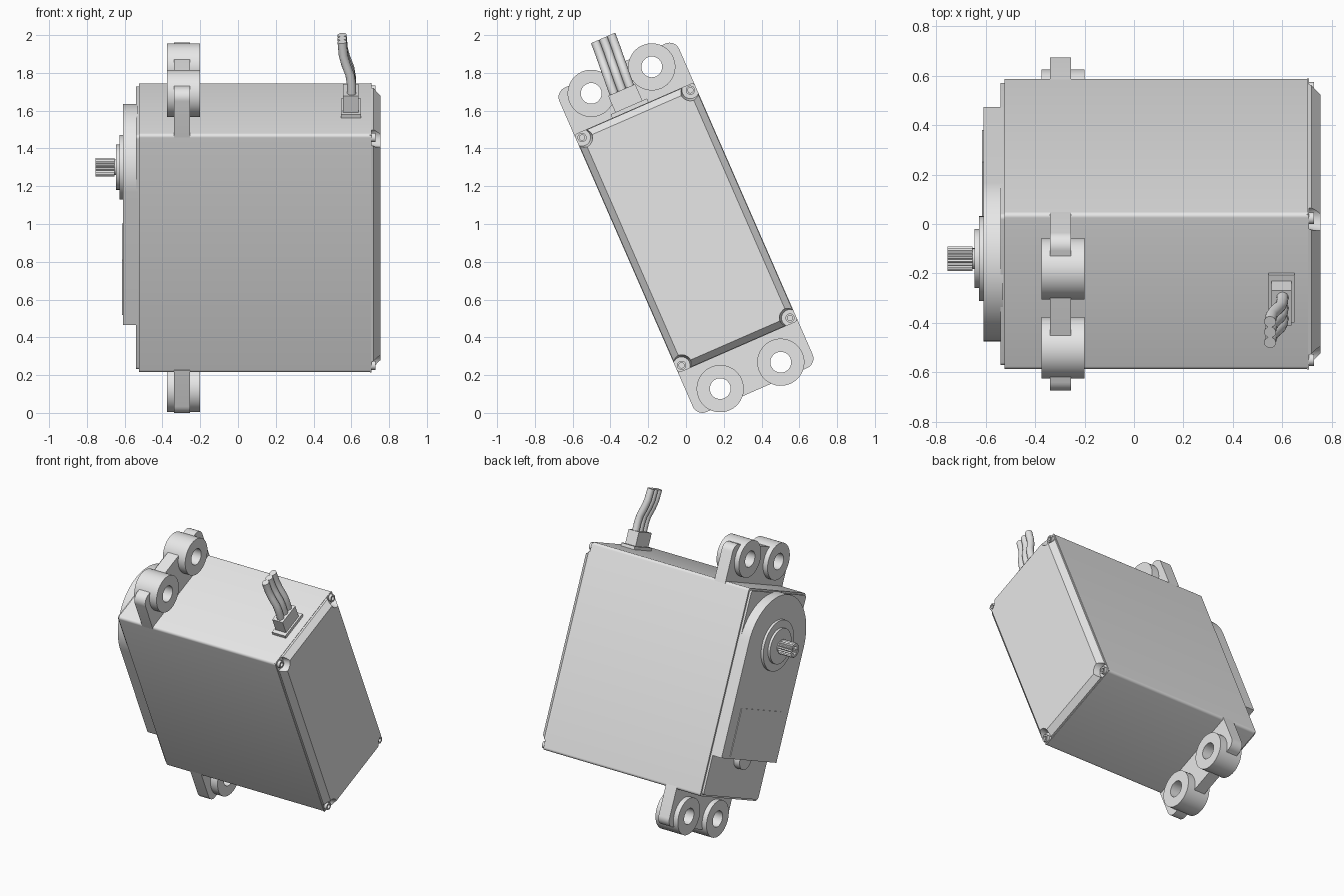
import bpy, bmesh, math
from mathutils import Matrix

cube = bpy.data.objects.get("Cube")
if cube:
    bpy.data.objects.remove(cube, do_unlink=True)

# The unit is modelled upright, with its shaft along x, then tilted about x
TILT = Matrix.Translation((0, 0, 0.98)) @ Matrix.Rotation(math.radians(23.6), 4, 'X')
W, H = 0.346, 0.689          # half width and half height of the case
SHAFT = 0.35                 # height of the output shaft above the centre

grey = bpy.data.materials.new("plain_grey")
grey.use_nodes = True
COLOUR = (0.8, 0.8, 0.8, 1)
grey.diffuse_color = COLOUR
grey.node_tree.nodes["Principled BSDF"].inputs["Base Color"].default_value = COLOUR


def finish(name, bm, smooth=True):
    bmesh.ops.recalc_face_normals(bm, faces=bm.faces)
    mesh = bpy.data.meshes.new(name)
    bm.to_mesh(mesh)
    bm.free()
    mesh.transform(TILT)
    mesh.materials.append(grey)
    ob = bpy.data.objects.new(name, mesh)
    bpy.context.collection.objects.link(ob)
    if smooth:
        smooth_object(ob)
    return ob


def smooth_object(ob):
    bpy.ops.object.select_all(action='DESELECT')
    ob.select_set(True)
    bpy.context.view_layer.objects.active = ob
    bpy.ops.object.shade_smooth_by_angle(angle=math.radians(35))


def loft(name, sections, caps=True, closed=False):
    """Join rings of points, all of the same length."""
    bm = bmesh.new()
    rings = [[bm.verts.new(p) for p in s] for s in sections]
    pairs = list(zip(rings, rings[1:]))
    if closed:
        pairs.append((rings[-1], rings[0]))
    for a, b in pairs:
        for i in range(len(a)):
            j = (i + 1) % len(a)
            bm.faces.new((a[i], a[j], b[j], b[i]))
    if caps and not closed:
        bm.faces.new(rings[0])
        bm.faces.new(rings[-1])
    return finish(name, bm)


def slab(name, outline, x0, x1):
    return loft(name, [[(x, y, z) for y, z in outline] for x in (x0, x1)])


def lathe(name, profile, y, z, closed=False, n=40):
    """Revolve (x, radius) pairs about an axis along x."""
    turn = [2 * math.pi * i / n for i in range(n)]
    return loft(name, [[(x, y + r * math.cos(t), z + r * math.sin(t)) for t in turn]
                       for x, r in profile], closed=closed)


def tube(name, x0, x1, outer, inner, y, z):
    return lathe(name, [(x0, inner), (x0, outer), (x1, outer), (x1, inner)], y, z, True)


def arc(y, z, r, start, end, n=8):
    angles = [math.radians(start + (end - start) * i / n) for i in range(n + 1)]
    return [(y + r * math.cos(a), z + r * math.sin(a)) for a in angles]


def rounded(a, b, r):
    pts = []
    for k, (sy, sz) in enumerate([(1, 1), (-1, 1), (-1, -1), (1, -1)]):
        pts += arc(sy * (a - r), sz * (b - r), r, 90 * k, 90 * k + 90, 5)
    return pts


def block(name, x0, x1, y0, y1, z0, z1):
    return slab(name, [(y0, z0), (y1, z0), (y1, z1), (y0, z1)], x0, x1)


def cut(ob, cutters):
    for c in cutters:
        mod = ob.modifiers.new("cut", 'BOOLEAN')
        mod.operation = 'DIFFERENCE'
        mod.solver = 'EXACT'
        mod.object = c
    bpy.context.view_layer.objects.active = ob
    for mod in list(ob.modifiers):
        bpy.ops.object.modifier_apply(modifier=mod.name)
    for c in cutters:
        bpy.data.objects.remove(c, do_unlink=True)
    smooth_object(ob)


# Case
slab("case", rounded(W, H, 0.018), -0.525, 0.705)
slab("front_rim", rounded(W - 0.012, H - 0.012, 0.018), -0.54, -0.52)

# Rear cover with bevelled sides and corner screw pockets
corners = [(sy * (W - 0.033), sz * (H - 0.031)) for sy in (-1, 1) for sz in (-1, 1)]
rear = loft("rear_cover", [[(x, sy * (W - d), sz * (H - d))
                            for sy, sz in [(1, 1), (-1, 1), (-1, -1), (1, -1)]]
                           for x, d in [(0.7, 0.003), (0.718, 0.003), (0.755, 0.038)]])
cut(rear, [lathe("pocket", [(0.708, 0.045), (0.77, 0.06)], y, z, n=24) for y, z in corners])
for y, z in corners:
    tube("screw", 0.69, 0.728, 0.024, 0.014, y, z)

# Gear housing with a round top, and its label plate
R = 0.335
slab("gear_housing", arc(0, SHAFT, R, 0, 180, 32) + [(-R, -0.415), (R, -0.415)], -0.61, -0.53)
block("label_plate", -0.615, -0.605, -0.24, 0.24, -0.4, -0.08)
lathe("housing_boss", [(-0.585, 0.07), (-0.53, 0.07)], 0, -0.415, n=24)

# Output bearing and splined, hollow shaft
tube("bearing_flange", -0.628, -0.6, 0.172, 0.03, 0, SHAFT)
tube("bearing_ring", -0.645, -0.6, 0.12, 0.03, 0, SHAFT)
tube("shaft_neck", -0.66, -0.6, 0.042, 0.028, 0, SHAFT)
teeth = 20


def spline_ring(x, scale):
    pts = []
    for i in range(teeth * 2):
        t = math.pi * i / teeth
        r = scale * (0.05 if i % 2 else 0.043)
        pts.append((x, r * math.cos(t), SHAFT + r * math.sin(t)))
    return pts


loft("output_shaft", [spline_ring(x, s) for x, s in
                      [(-0.655, 0.6), (-0.655, 1), (-0.755, 1), (-0.755, 0.6)]], closed=True)
lathe("shaft_core", [(-0.7, 0.032), (-0.6, 0.032)], 0, SHAFT)

# Mounting ears at both ends, each with two eyelets
Q, r = 0.937, 0.055
for side, label in ((1, "top"), (-1, "bottom")):
    outline = (arc(W - r, Q - r, r, 0, 90) + arc(r - W, Q - r, r, 90, 180)
               + [(-W, 0.672), (W, 0.672)])
    ear = slab(label + "_ear", [(y, side * z) for y, z in outline], -0.34, -0.255)
    eyes = [(y, side * 0.853) for y in (-0.175, 0.175)]
    cut(ear, [lathe("hole", [(-0.5, 0.07), (-0.1, 0.07)], y, z) for y, z in eyes])
    for y, z in eyes:
        tube(label + "_eyelet", -0.375, -0.2, 0.125, 0.055, y, z)

# Cable connector on the top
block("connector_flange", 0.545, 0.65, -0.125, 0.085, 0.68, 0.71)
block("connector", 0.557, 0.638, -0.098, 0.058, 0.68, 0.805)

# Three cable strands
path = [(0.602, 0.79), (0.6, 0.86), (0.592, 0.91), (0.57, 0.97), (0.557, 1.02), (0.551, 1.095)]
for k in (-1, 0, 1):
    rings = []
    for i, (x, z) in enumerate(path):
        a, b = path[max(i - 1, 0)], path[min(i + 1, len(path) - 1)]
        lean = math.atan2(b[0] - a[0], b[1] - a[1])
        y = -0.02 + 0.02 * i / (len(path) - 1) + 0.046 * k
        ring = []
        for j in range(16):
            t = math.pi * j / 8
            c, s = 0.024 * math.cos(t), 0.024 * math.sin(t)
            ring.append((x + c * math.cos(lean), y + s, z - c * math.sin(lean)))
        rings.append(ring)
    loft("cable_strand", rings)
